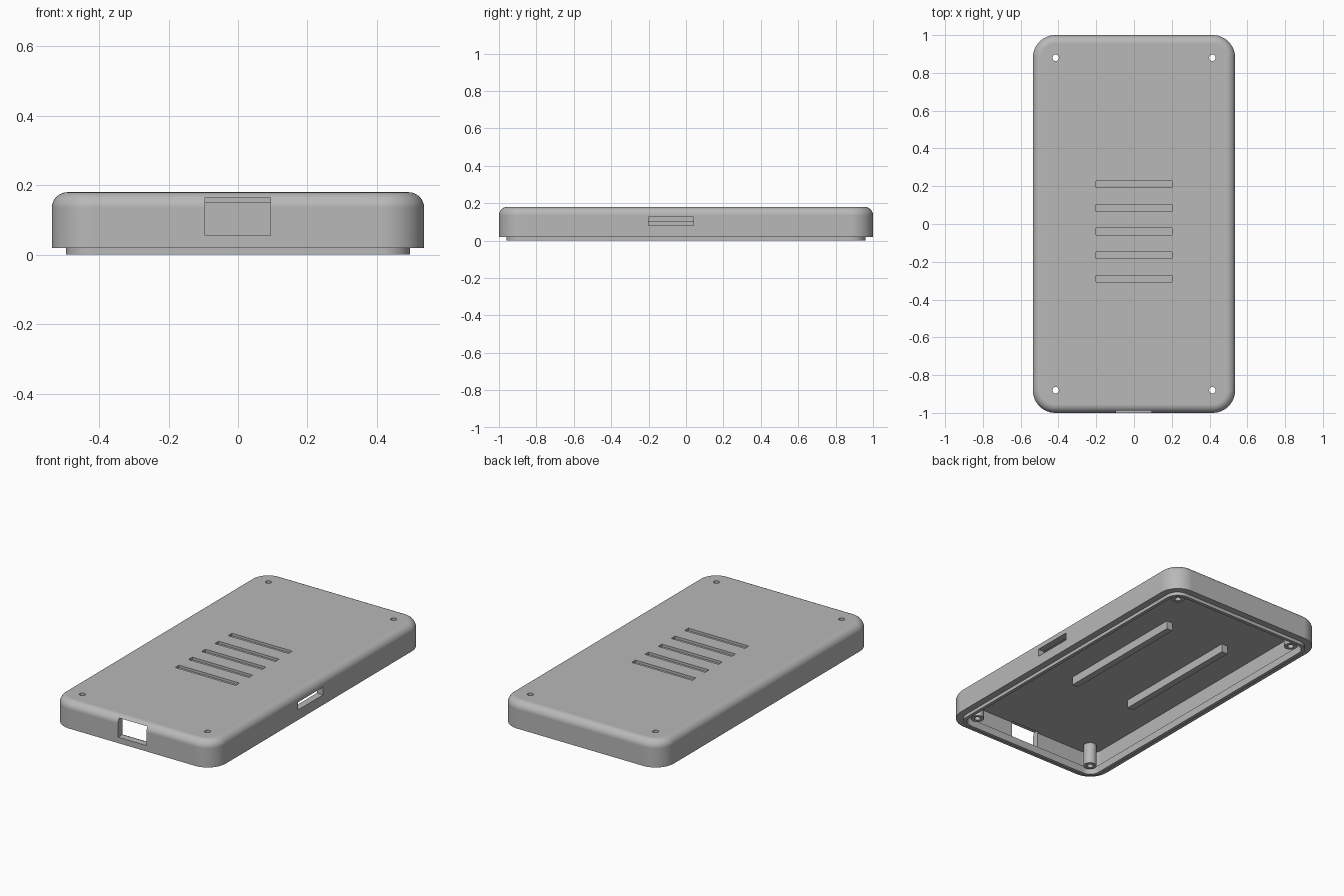
import bpy, bmesh
from math import sin, cos, pi

default = bpy.data.objects.get("Cube")
if default:
    bpy.data.objects.remove(default, do_unlink=True)

grey = bpy.data.materials.new("matte grey plastic")
grey.use_nodes = True
grey.diffuse_color = (0.48, 0.48, 0.48, 1)
grey.node_tree.nodes["Principled BSDF"].inputs["Base Color"].default_value = grey.diffuse_color

# Main dimensions
HALF_X, HALF_Y, CORNER = 0.536, 1.0, 0.12
WALL, LIP = 0.041, 0.02
BASE, CEILING, TOP = 0.02, 0.15, 0.18
FILLET = 0.045
POST_X, POST_Y, POST_R, HOLE_R = 0.415, 0.88, 0.037, 0.017


def outline(inset, z, steps=12):
    """Rounded rectangle, inset from the outer wall."""
    r = CORNER - inset
    cx, cy = HALF_X - CORNER, HALF_Y - CORNER
    points = []
    for k, (sx, sy) in enumerate([(1, 1), (-1, 1), (-1, -1), (1, -1)]):
        for i in range(steps + 1):
            a = (k + i / steps) * pi / 2
            points.append((sx * cx + r * cos(a), sy * cy + r * sin(a), z))
    return points


def circle(x, y, r, z, sides=24):
    return [(x + r * cos(2 * pi * i / sides), y + r * sin(2 * pi * i / sides), z)
            for i in range(sides)]


def loft(bm, rings, closed=False):
    """Skin rings of equal length, capped at both ends or joined in a loop."""
    loops = [[bm.verts.new(p) for p in ring] for ring in rings]
    pairs = list(zip(loops, loops[1:]))
    if closed:
        pairs.append((loops[-1], loops[0]))
    else:
        bm.faces.new(loops[0])
        bm.faces.new(loops[-1])
    for a, b in pairs:
        for i in range(len(a)):
            j = (i + 1) % len(a)
            bm.faces.new((a[i], a[j], b[j], b[i]))


def box(bm, x0, x1, y0, y1, z0, z1):
    loft(bm, [[(x0, y0, z), (x1, y0, z), (x1, y1, z), (x0, y1, z)] for z in (z0, z1)])


def make(name, bm):
    bmesh.ops.recalc_face_normals(bm, faces=bm.faces[:])
    mesh = bpy.data.meshes.new(name)
    bm.to_mesh(mesh)
    bm.free()
    mesh.materials.append(grey)
    obj = bpy.data.objects.new(name, mesh)
    bpy.context.collection.objects.link(obj)
    return obj


def select(obj):
    bpy.ops.object.select_all(action='DESELECT')
    obj.select_set(True)
    bpy.context.view_layer.objects.active = obj


def smooth(obj):
    select(obj)
    bpy.ops.object.shade_smooth_by_angle(angle=pi / 6)
    mod = obj.modifiers.new("flat face normals", 'WEIGHTED_NORMAL')
    mod.keep_sharp = True


# Hollow shell with an open underside and a rounded top edge
bm = bmesh.new()
rings = [outline(WALL, CEILING), outline(WALL, BASE), outline(0, BASE)]
for i in range(9):
    a = i / 8 * pi / 2
    rings.append(outline(FILLET * (1 - cos(a)), TOP - FILLET * (1 - sin(a))))
loft(bm, rings)
shell = make("case_shell", bm)

# Openings: front port, side slot, screw holes and shallow top grooves
corners = [(sx * POST_X, sy * POST_Y) for sx in (-1, 1) for sy in (-1, 1)]
bm = bmesh.new()
box(bm, -0.095, 0.093, -1.1, -0.95, 0.055, 0.165)
box(bm, 0.48, 0.6, -0.2, 0.04, 0.08, 0.126)
for x, y in corners:
    loft(bm, [circle(x, y, HOLE_R, z) for z in (0.1, 0.25)])
for i in range(5):
    y = -0.04 + (i - 2) * 0.125
    box(bm, -0.2, 0.2, y - 0.018, y + 0.018, TOP - 0.015, 0.25)
cutter = make("opening_cutter", bm)
cutter.hide_render = True

cut = shell.modifiers.new("openings", 'BOOLEAN')
cut.operation = 'DIFFERENCE'
cut.solver = 'EXACT'
cut.object = cutter
select(shell)
bpy.ops.object.modifier_apply(modifier=cut.name)
bpy.data.objects.remove(cutter, do_unlink=True)
smooth(shell)

# Locating lip around the open underside
bm = bmesh.new()
loft(bm, [outline(WALL, 0), outline(WALL, 0.045),
          outline(WALL + LIP, 0.045), outline(WALL + LIP, 0)], closed=True)
smooth(make("locating_lip", bm))

# Hollow screw posts
for i, (x, y) in enumerate(corners):
    bm = bmesh.new()
    loft(bm, [circle(x, y, POST_R, BASE), circle(x, y, POST_R, CEILING),
              circle(x, y, HOLE_R, CEILING), circle(x, y, HOLE_R, BASE)], closed=True)
    smooth(make(f"screw_post_{i + 1}", bm))

# Inner support ribs
for name, x in (("left_rib", 0.14), ("right_rib", -0.265)):
    bm = bmesh.new()
    box(bm, x - 0.02, x + 0.02, -0.35, 0.48, 0.1, CEILING)
    make(name, bm)
